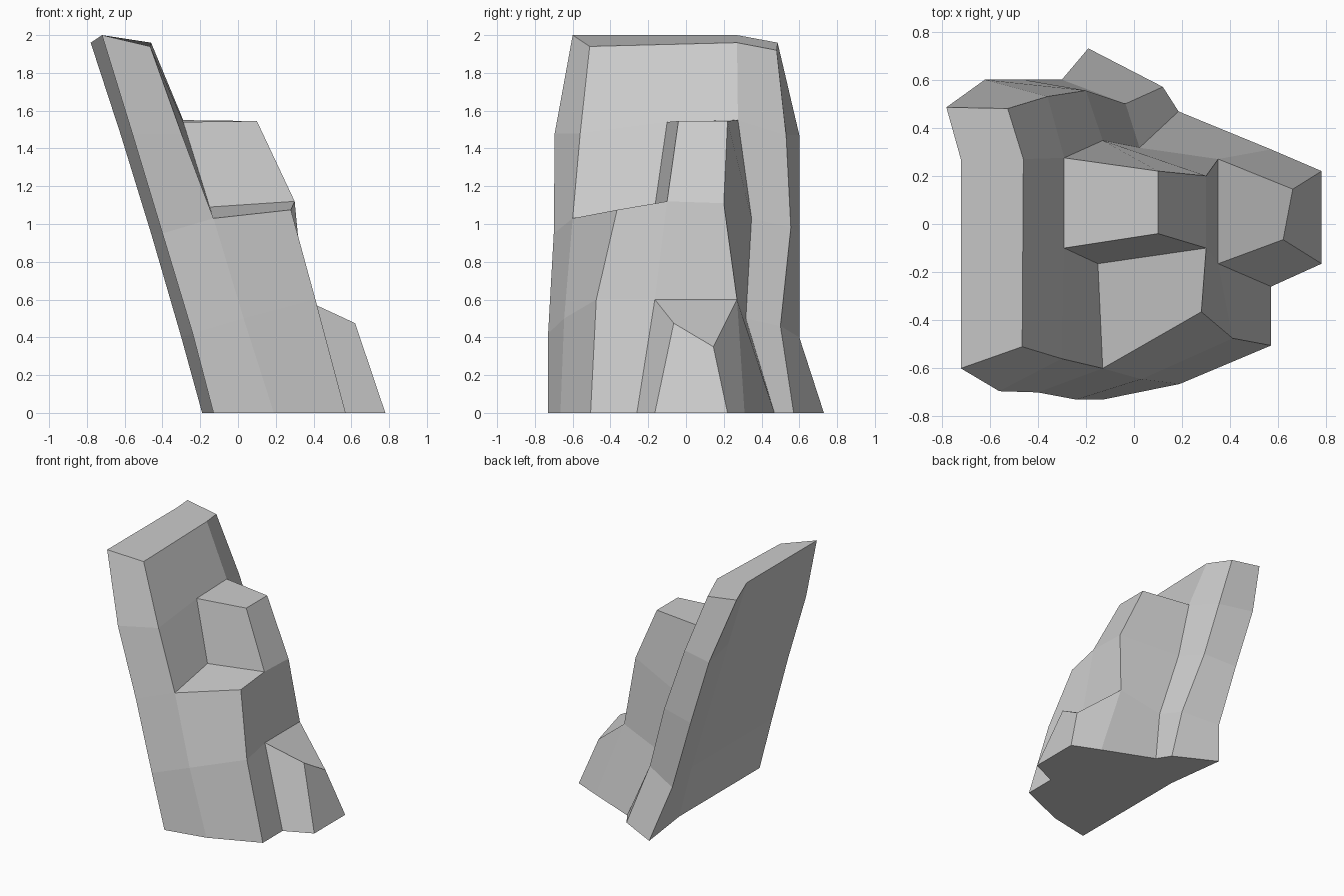
import bpy, bmesh

if "Cube" in bpy.data.objects:
    bpy.data.objects.remove(bpy.data.objects["Cube"])

# Ridge lines of the rock, each running from top to ground
back_front = [(-.72, -.6, 2), (-.56, -.695, 1.48), (-.4, -.7, .95), (-.24, -.73, .42), (-.13, -.73, 0)]
back_mid = [(x, .27, z) for x, y, z in back_front]
back_rear = [(-.78, .485, 1.96), (-.62, .6, 1.47), (-.46, .6, .95), (-.3, .6, .4), (-.19, .73, 0)]
rear_outer = [(-.525, .48, 1.92), (-.36, .53, 1.47), (-.2, .555, .98), (-.035, .5, .46), (.12, .57, 0)]
rear_inner = [(-.46, .27, 1.96), (-.29, .275, 1.55), (-.13, .347, 1.03), (.023, .317, .5), (.185, .468, 0)]
slab_front = [(-.465, -.51, 1.94), (-.3, -.56, 1.48), (-.13, -.6, 1.03), (.03, -.645, .5), (.19, -.665, 0)]
ledge_corner = [(.28, -.365, 1.075), (.41, -.475, .6), (.57, -.505, 0)]
step_front = [(.1, -.04, 1.545), (.3, -.1, 1.12), (.35, -.165, .6), (.57, -.26, 0)]
step_rear = [(.1, .22, 1.545), (.3, .2, 1.11), (.35, .27, .6), (.57, .31, 0)]
step_inner = [(-.29, -.1, 1.54), (-.15, -.165, 1.09)]
foot_front = [(.62, -.065, .475), (.78, -.165, 0)]
foot_rear = [(.66, .145, .35), (.78, .22, 0)]

bm = bmesh.new()


def face(*points):
    bm.faces.new([bm.verts.new(p) for p in points])


def strip(left, right):
    """Quads between two ridge lines of equal length."""
    for i in range(len(left) - 1):
        face(left[i], left[i + 1], right[i + 1], right[i])


# Leaning slab: back, rear and front sides
slab = [slab_front, back_front, back_mid, back_rear, rear_outer, rear_inner]
for left, right in zip(slab, slab[1:]):
    strip(left, right)
face(*[ridge[0] for ridge in slab])
face(rear_inner[0], slab_front[0], slab_front[1], step_inner[0], rear_inner[1])
face(slab_front[1], slab_front[2], step_inner[1], step_inner[0])

# Lower block with its ledge
strip(slab_front[2:], ledge_corner)
strip(ledge_corner, step_front[1:])
face(slab_front[2], ledge_corner[0], step_front[1], step_inner[1])

# Upper step
strip(step_inner, step_front[:2])
strip(step_front[:3], step_rear[:3])
strip(step_rear, rear_inner[1:])
face(step_inner[0], step_front[0], step_rear[0], rear_inner[1])

# Small foot rock
strip(step_front[2:], foot_front)
strip(foot_front, foot_rear)
strip(foot_rear, step_rear[2:])
face(step_front[2], foot_front[0], foot_rear[0], step_rear[2])

# Flat underside
face(*[ridge[-1] for ridge in slab + [step_rear, foot_rear, foot_front, step_front, ledge_corner]])

# Weld the ridges together
bmesh.ops.remove_doubles(bm, verts=bm.verts, dist=.001)
bmesh.ops.recalc_face_normals(bm, faces=bm.faces)
mesh = bpy.data.meshes.new("leaning_rock")
bm.to_mesh(mesh)
bm.free()
bpy.context.collection.objects.link(bpy.data.objects.new("leaning_rock", mesh))
